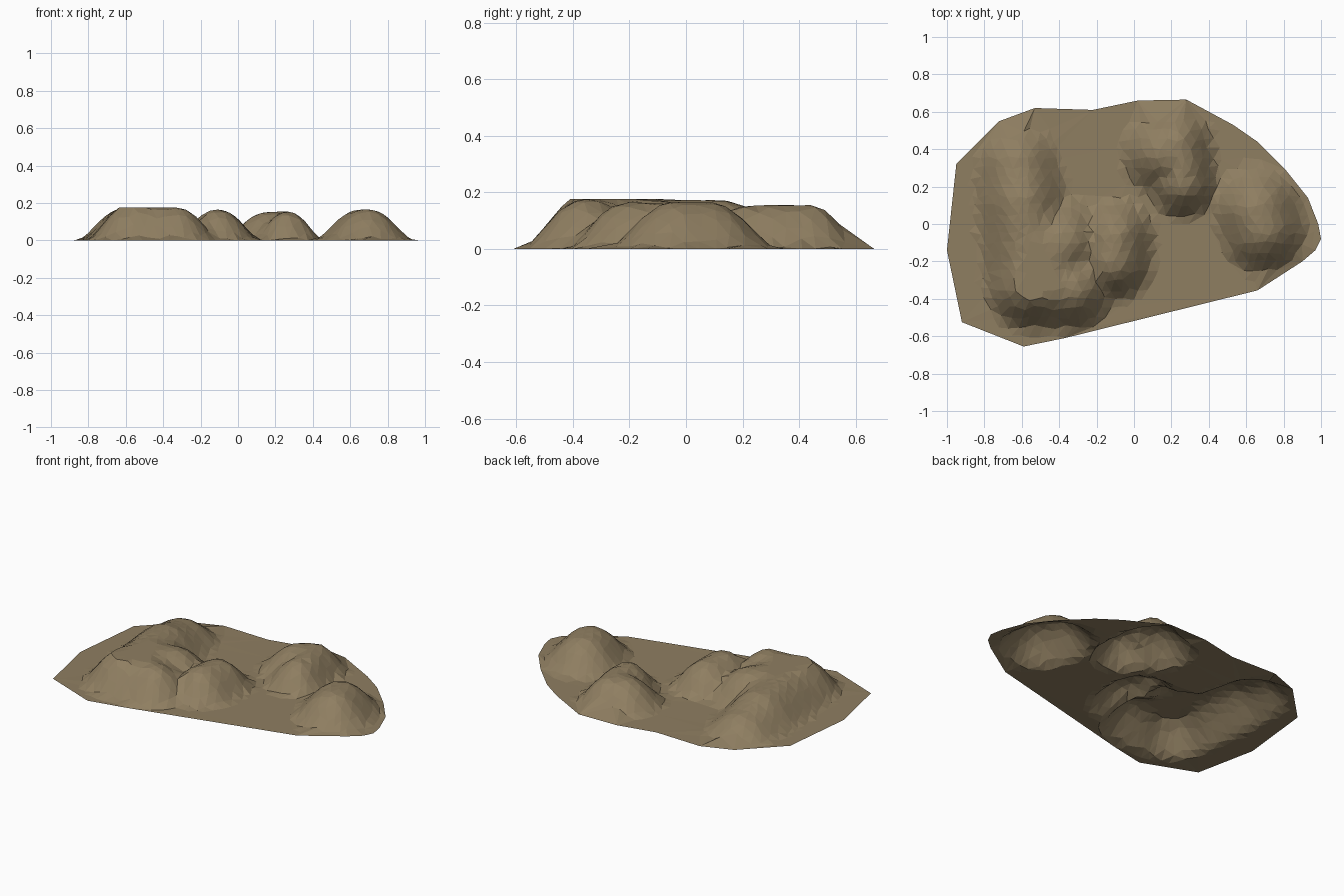
import bpy, math, random
from mathutils import Vector, geometry

if "Cube" in bpy.data.objects:
    bpy.data.objects.remove(bpy.data.objects["Cube"])

random.seed(4)

# Outline of the flat ground sheet
OUTLINE = [(-.95, .32), (-.72, .55), (-.53, .62), (-.22, .61), (.02, .66), (.28, .665),
           (.53, .53), (.66, .44), (.81, .29), (.93, .14), (.985, 0), (1, -.08), (.97, -.14),
           (.9, -.2), (.66, -.355), (-.37, -.61), (-.59, -.655), (-.92, -.525), (-1, -.14)]

# Mounds as ridge lines: x, y, foot radius, height
MOUNDS = [
    # large left hill, its back arm and its inner shoulder
    [(-.33, -.35, .235, .175), (-.56, -.33, .25, .175), (-.57, -.1, .27, .175),
     (-.6, .12, .26, .172), (-.62, .31, .24, .125)],
    [(-.56, -.33, .25, .175), (-.38, -.1, .26, .172)],
    # small middle hill
    [(-.11, -.2, .225, .165), (-.1, -.07, .22, .16)],
    # back hill, steep on its right
    [(.16, .38, .24, .152), (.23, .43, .2, .155), (.26, .3, .185, .155), (.265, .21, .19, .152)],
    # right hill
    [(.69, -.03, .25, .167), (.66, .07, .255, .165)],
]


def ridge_height(p, a, b):
    """Bell-shaped height around one tapered ridge segment."""
    va, vb = Vector(a[:2]), Vector(b[:2])
    d = vb - va
    s = max(0, min(1, (p - va).dot(d) / d.length_squared))
    t = (p - va - d * s).length / (a[2] + (b[2] - a[2]) * s)
    return (a[3] + (b[3] - a[3]) * s) * (1 - t ** 2.3) ** 1.8 if t < 1 else 0


def height(p):
    """Blend the hills softly where they meet."""
    hs = [max(ridge_height(p, a, b) for a, b in zip(r, r[1:])) for r in MOUNDS]
    return min(sum(h ** 5 for h in hs) ** .2, .176)


# Scatter irregular sample points inside the outline
rim = [Vector(p) for p in OUTLINE]
n = len(rim)
pts = list(rim)
step = .05
for i in range(-20, 21):
    for j in range(-13, 14):
        p = Vector(((i + .5 * (j % 2)) * step + random.uniform(-.012, .012),
                    j * step + random.uniform(-.012, .012)))
        # The outline runs clockwise, so inside points lie right of every edge
        side = [(rim[k] - rim[k - 1]).normalized().cross(p - rim[k - 1]) for k in range(n)]
        near = any(height(p + Vector(o)) > .001
                   for o in ((0, 0), (.05, 0), (-.05, 0), (0, .05), (0, -.05)))
        if max(side) < -.015 and near:
            pts.append(p)

# Triangulate and raise the mounds
edges = [(k, (k + 1) % n) for k in range(n)]
verts, _, faces, *_ = geometry.delaunay_2d_cdt(pts, edges, [], 1, 1e-5)
mesh = bpy.data.meshes.new("hilly_ground")
mesh.from_pydata([(v.x, v.y, height(v)) for v in verts], [], faces)
mesh.update()
ground = bpy.data.objects.new("hilly_ground", mesh)
bpy.context.collection.objects.link(ground)

# Earth colour
mat = bpy.data.materials.new("earth")
mat.diffuse_color = (.275, .21, .12, 1)
mat.use_nodes = True
mat.node_tree.nodes["Principled BSDF"].inputs["Base Color"].default_value = mat.diffuse_color
mesh.materials.append(mat)
